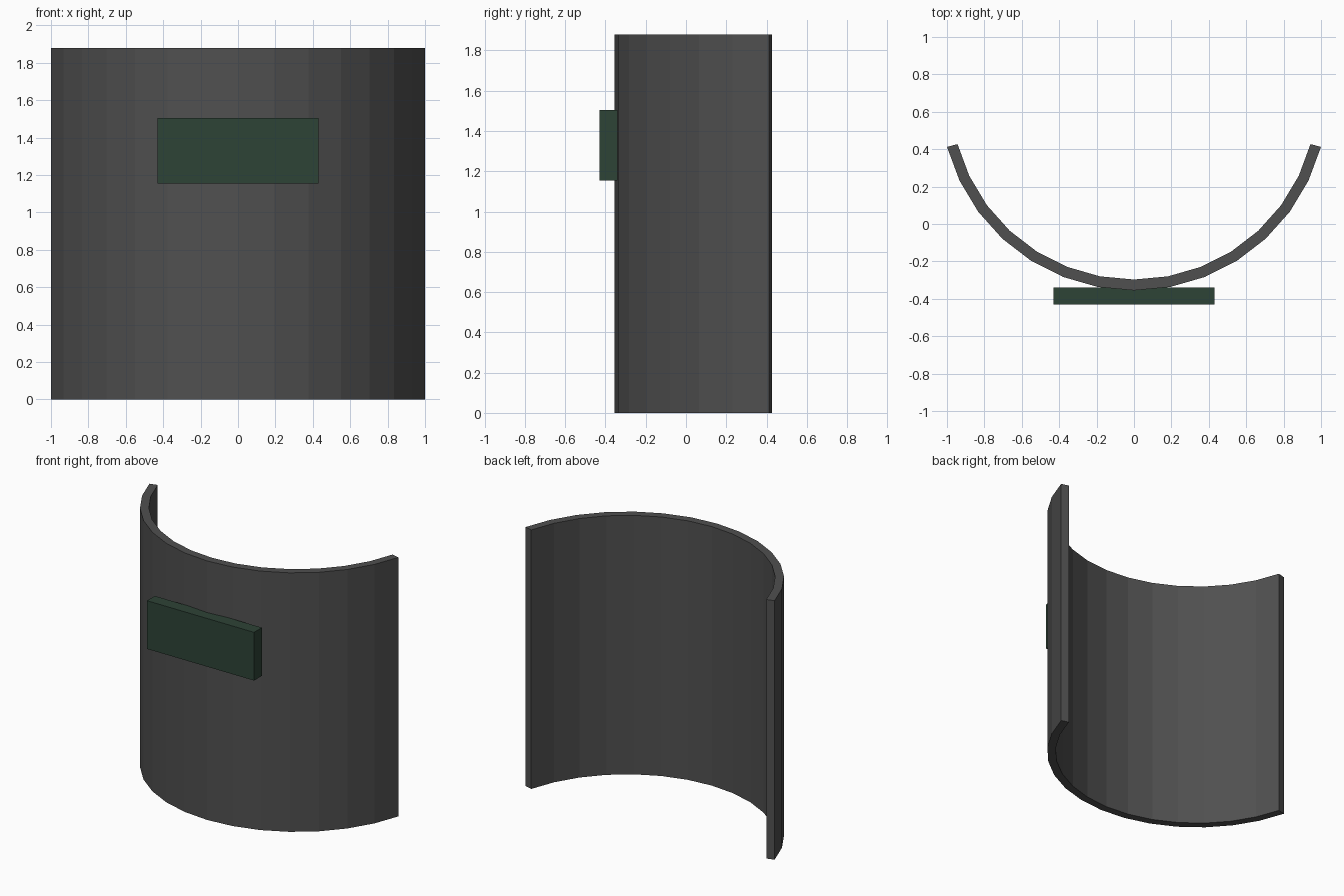
import bpy, bmesh
from math import sin, cos, radians

cube = bpy.data.objects.get("Cube")
if cube:
    bpy.data.objects.remove(cube, do_unlink=True)


def make_material(name, color):
    mat = bpy.data.materials.new(name)
    mat.use_nodes = True
    mat.diffuse_color = color
    mat.node_tree.nodes["Principled BSDF"].inputs["Base Color"].default_value = color
    return mat


def extrude_outline(name, outline, bottom, top, mat):
    """Raise a flat counter-clockwise outline into a solid."""
    bm = bmesh.new()
    low = [bm.verts.new((x, y, bottom)) for x, y in outline]
    high = [bm.verts.new((x, y, top)) for x, y in outline]
    bm.faces.new(low[::-1])
    bm.faces.new(high)
    count = len(outline)
    for i in range(count):
        j = (i + 1) % count
        bm.faces.new((low[i], low[j], high[j], high[i]))
    mesh = bpy.data.meshes.new(name)
    bm.to_mesh(mesh)
    bm.free()
    mesh.materials.append(mat)
    obj = bpy.data.objects.new(name, mesh)
    bpy.context.collection.objects.link(obj)
    return obj


def arc(radius, center_y, half_angle, segments):
    angles = [radians(half_angle * (2 * i / segments - 1)) for i in range(segments + 1)]
    return [(radius * sin(a), center_y - radius * cos(a)) for a in angles]


gray = make_material("dark gray", (0.08, 0.08, 0.08, 1))
green = make_material("dark green", (0.027, 0.056, 0.037, 1))

# Curved wall: outer arc joined to the reversed inner arc
outer = arc(1.035, 0.68, 75, 14)
inner = arc(0.977, 0.68, 75, 14)
extrude_outline("curved_panel", outer + inner[::-1], 0, 1.88, gray)

# Flat plate on the front
plate = [(-0.43, -0.43), (0.43, -0.43), (0.43, -0.34), (-0.43, -0.34)]
extrude_outline("front_plate", plate, 1.155, 1.505, green)
